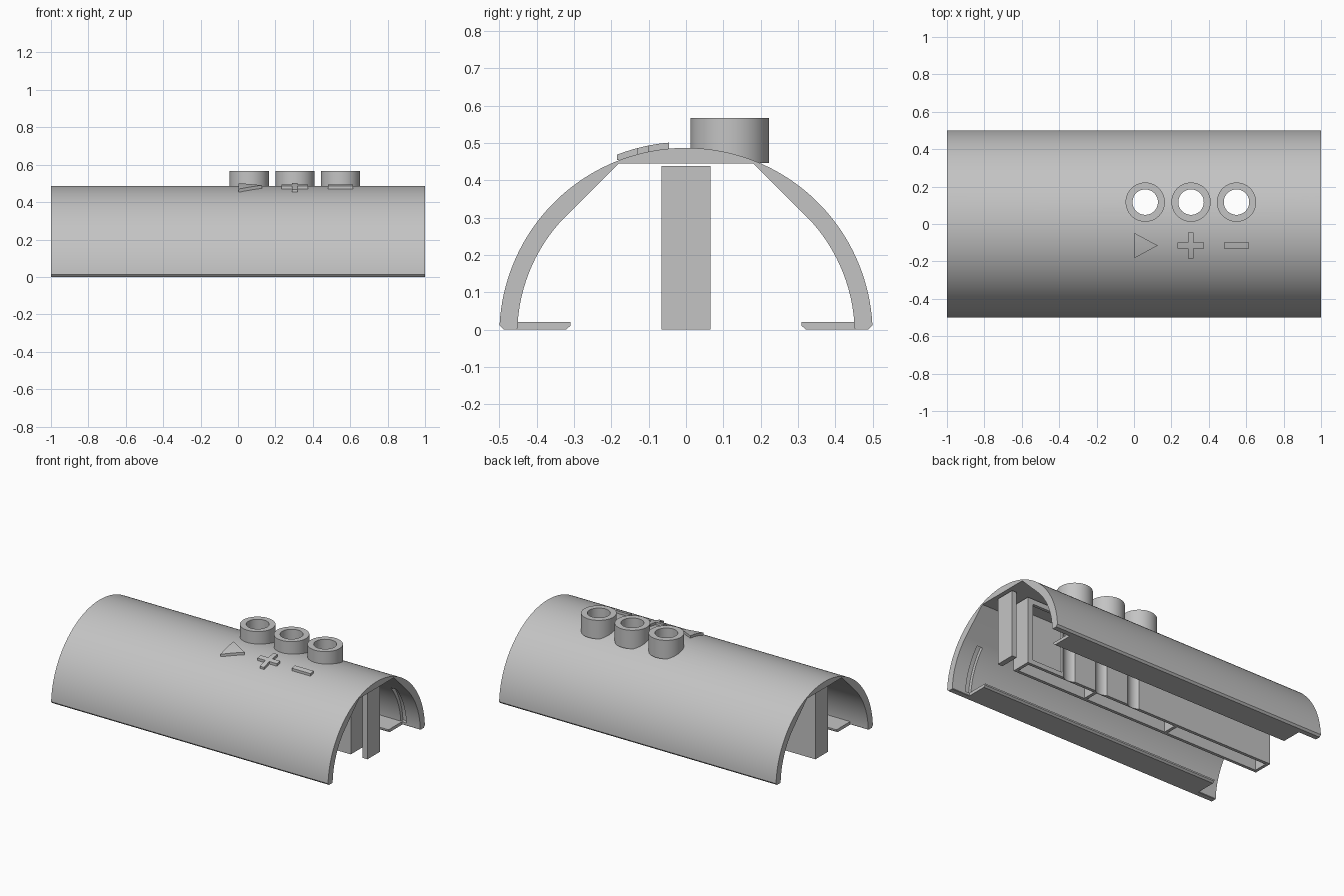
import bpy, bmesh
from math import cos, sin, pi, radians
from mathutils import Vector

if "Cube" in bpy.data.objects:
    bpy.data.objects.remove(bpy.data.objects["Cube"], do_unlink=True)

grey = bpy.data.materials.new("plain grey")
grey.use_nodes = True
grey.diffuse_color = (0.55, 0.55, 0.55, 1)
grey.node_tree.nodes["Principled BSDF"].inputs["Base Color"].default_value = grey.diffuse_color

AXIS_Z = -0.013          # height of the shell's arc centre
OUTER, INNER = 0.5, 0.452
BUTTON_XS = (0.06, 0.305, 0.548)
BUTTON_Y = 0.117


def prism(name, pts, depth):
    """Extrude a closed outline of 3D points along the vector depth."""
    bm = bmesh.new()
    face = bm.faces.new([bm.verts.new(p) for p in pts])
    ext = bmesh.ops.extrude_face_region(bm, geom=[face])
    verts = [v for v in ext["geom"] if isinstance(v, bmesh.types.BMVert)]
    bmesh.ops.translate(bm, verts=verts, vec=Vector(depth))
    bmesh.ops.recalc_face_normals(bm, faces=bm.faces)
    mesh = bpy.data.meshes.new(name)
    bm.to_mesh(mesh)
    bm.free()
    mesh.materials.append(grey)
    obj = bpy.data.objects.new(name, mesh)
    bpy.context.collection.objects.link(obj)
    return obj


def along_x(name, yz, x0, x1):
    return prism(name, [(x0, y, z) for y, z in yz], (x1 - x0, 0, 0))


def along_z(name, xy, z0, z1):
    return prism(name, [(x, y, z0) for x, y in xy], (0, 0, z1 - z0))


def box(name, x0, x1, y0, y1, z0, z1):
    return along_z(name, [(x0, y0), (x1, y0), (x1, y1), (x0, y1)], z0, z1)


def arc(radius, a0, a1, n):
    """Points (y, z) on an arc about the shell axis, angles in degrees from +y."""
    angles = [radians(a0 + (a1 - a0) * i / n) for i in range(n + 1)]
    return [(radius * cos(a), AXIS_Z + radius * sin(a)) for a in angles]


def ring(cx, cy, radius, n=48):
    return [(cx + radius * cos(2 * pi * i / n), cy + radius * sin(2 * pi * i / n)) for i in range(n)]


def boolean(obj, cutters, operation="DIFFERENCE"):
    for cutter in cutters:
        cutter.hide_render = True
        mod = obj.modifiers.new("cut", "BOOLEAN")
        mod.operation, mod.solver, mod.object = operation, "EXACT", cutter
    bpy.context.view_layer.update()
    mesh = bpy.data.meshes.new_from_object(obj.evaluated_get(bpy.context.evaluated_depsgraph_get()))
    obj.modifiers.clear()
    obj.data = mesh
    for cutter in cutters:
        bpy.data.objects.remove(cutter, do_unlink=True)


def button_cutters(radius):
    return [along_z("cutter", ring(x, BUTTON_Y, radius), -0.1, 0.8) for x in BUTTON_XS]


# Arched shell: flat ceiling, sloped shoulders, chamfered feet
half_inner = arc(INNER, 2, 43, 20)
profile = [(0.455, 0), (0.488, 0)] + arc(OUTER, 2.9, 177.1, 72) + [(-0.488, 0), (-0.455, 0)]
profile += [(-y, z) for y, z in half_inner] + [(-0.18, 0.445), (0.18, 0.445)] + half_inner[::-1]
shell = along_x("arched_shell", profile, -1, 1)
slots = []
for side in (1, -1):
    slot = arc(0.474, 4, 40, 16) + arc(0.43, 40, 4, 16)
    slots.append(along_x("cutter", [(side * y, z) for y, z in slot], 0.86, 0.90))
boolean(shell, button_cutters(0.0695) + slots)

# Inward foot flanges
for name, side in (("back_flange", 1), ("front_flange", -1)):
    outline = [(0.46, 0), (0.322, 0), (0.31, 0.01), (0.31, 0.02), (0.46, 0.02)]
    along_x(name, [(side * y, z) for y, z in outline], -0.87, 0.87)

# Central holder, open below, with a window in its back wall
holder = box("central_holder", -0.98, 0.86, -0.065, 0.065, 0, 0.438)
cavities = [box("cutter", x0, x1, -0.045, 0.045, -0.1, 0.415)
            for x0, x1 in ((-0.96, -0.29), (-0.27, 0.32), (0.34, 0.84))]
window = box("cutter", 0.6, 0.82, 0, 0.1, 0.03, 0.405)
boolean(holder, cavities + [window] + button_cutters(0.068))

# Separate end plate
box("end_plate", 0.945, 0.98, -0.065, 0.065, 0, 0.438)

# Button tubes
for name, x in zip(("left_tube", "middle_tube", "right_tube"), BUTTON_XS):
    tube = along_z(name, ring(x, BUTTON_Y, 0.105, 64), 0.446, 0.567)
    boolean(tube, [along_z("cutter", ring(x, BUTTON_Y, 0.068), 0.3, 0.8)])

# Raised symbols that follow the curve of the shell
a, b = 0.07, 0.015
px, py = 0.303, -0.115
plus = [(-b, -a), (b, -a), (b, -b), (a, -b), (a, b), (b, b),
        (b, a), (-b, a), (-b, b), (-a, b), (-a, -b), (-b, -b)]
symbols = {
    "triangle_mark": [(0.002, -0.183), (0.127, -0.115), (0.002, -0.048)],
    "plus_mark": [(px + x, py + y) for x, y in plus],
    "bar_mark": [(0.48, -0.13), (0.615, -0.13), (0.615, -0.1), (0.48, -0.1)],
}
for name, outline in symbols.items():
    mark = along_z(name, outline, 0.455, 0.6)
    boolean(mark, [along_x("cutter", arc(0.516, 0, 180, 90), -0.2, 0.8)], "INTERSECT")

# Smooth the curved walls, keep the edges sharp
bpy.ops.object.select_all(action="DESELECT")
for obj in bpy.context.collection.objects:
    if obj.type == "MESH" and grey.name in obj.data.materials:
        obj.select_set(True)
        bpy.context.view_layer.objects.active = obj
bpy.ops.object.shade_smooth_by_angle(angle=radians(25))
